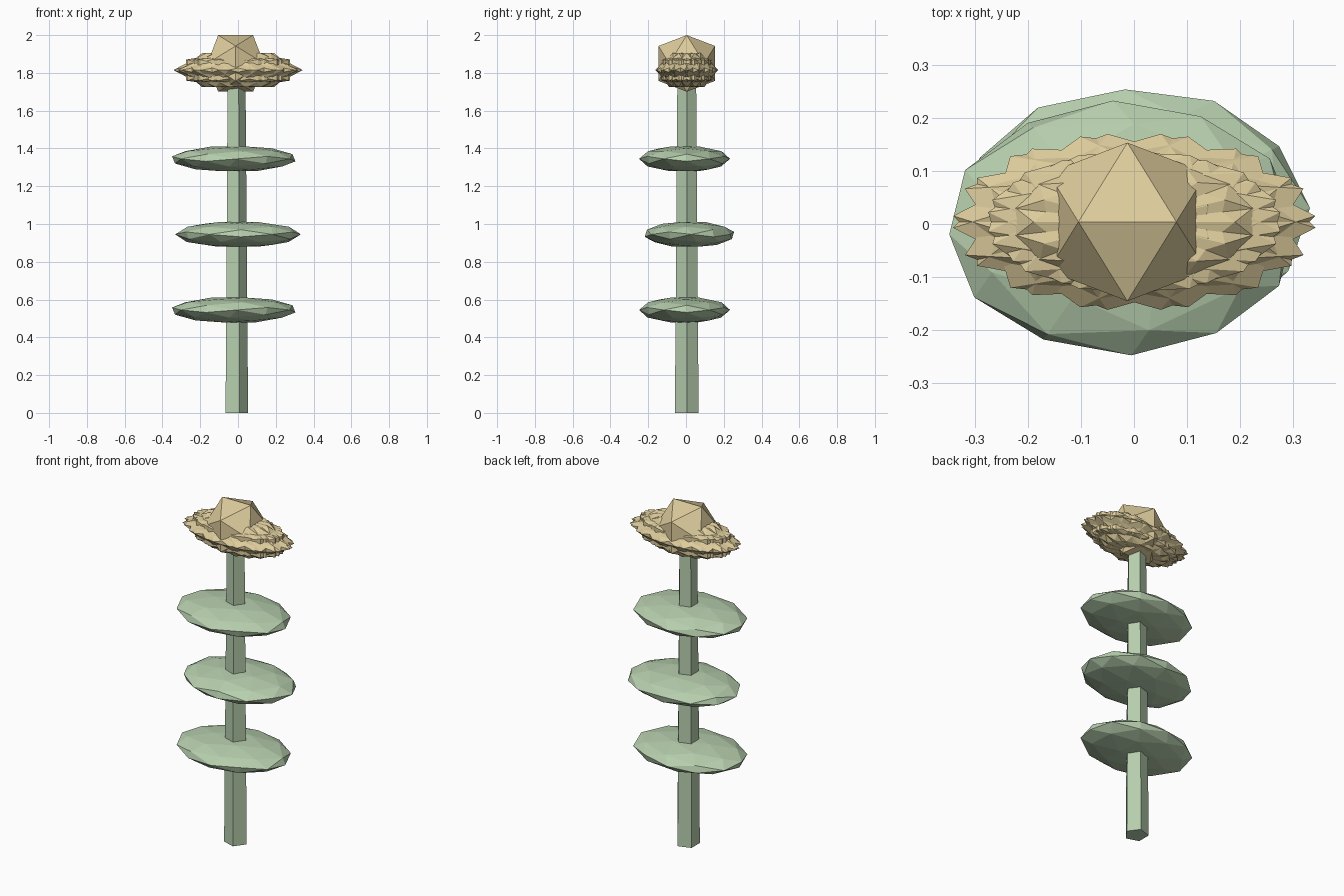
import bpy, bmesh, math
from mathutils import Matrix

if "Cube" in bpy.data.objects:
    bpy.data.objects.remove(bpy.data.objects["Cube"])

def material(name, rgb):
    m = bpy.data.materials.new(name)
    m.diffuse_color = (*rgb, 1)
    m.use_nodes = True
    m.node_tree.nodes["Principled BSDF"].inputs["Base Color"].default_value = m.diffuse_color
    return m

green = material("leaf_green", (0.47, 0.62, 0.42))
gold = material("petal_gold", (0.72, 0.60, 0.33))
CX, CY = -0.0125, 0.004          # plant axis
EDGE_UP = Matrix.Rotation(math.radians(-31.72), 4, 'Y')
FACE_UP = Matrix.Rotation(math.radians(37.38), 4, 'Y')

def finish(name, bm, mat):
    me = bpy.data.meshes.new(name)
    bm.to_mesh(me)
    bm.free()
    me.materials.append(mat)
    ob = bpy.data.objects.new(name, me)
    bpy.context.collection.objects.link(ob)
    return ob

def blob(bm, subdiv, centre, size, turn, base):
    # turned icosphere, then stretched along the world axes
    mat = (Matrix.Translation(centre) @ Matrix.Diagonal((*size, 1))
           @ Matrix.Rotation(turn, 4, 'Z') @ base)
    bmesh.ops.create_icosphere(bm, subdivisions=subdiv, radius=1, matrix=mat)

# five-sided tapered stem
bm = bmesh.new()
rings = []
for z, r in ((0, 0.066), (1.8, 0.052)):
    rings.append([bm.verts.new((CX + r * math.cos(math.tau * i / 5),
                                CY + r * math.sin(math.tau * i / 5), z)) for i in range(5)])
for i in range(5):
    j = (i + 1) % 5
    bm.faces.new((rings[0][i], rings[0][j], rings[1][j], rings[1][i]))
bm.faces.new(rings[0][::-1])
bm.faces.new(rings[1])
finish("stem", bm, green)

# three flat leaves, alternating in turn and offset
for k in range(3):
    odd = k % 2
    c = (0.0, 0.018, 0.945) if odd else (-0.0225, -0.0075, 0.545 + 0.4 * k)
    bm = bmesh.new()
    blob(bm, 2, c, (0.333, 0.241, 0.07), math.radians(30 * odd + 3), FACE_UP)
    finish(f"leaf_{k + 1}", bm, green)

# ring of overlapping petals forming the ragged head
bm = bmesh.new()
N = 14
for i in range(N):
    a = math.tau * i / N
    c = (CX + 0.013 + 0.018 * math.cos(a), CY + 0.012 * math.sin(a), 1.815)
    blob(bm, 1, c, (0.328, 0.158, 0.106), a, EDGE_UP)
finish("petals", bm, gold)

# seed centre
bm = bmesh.new()
blob(bm, 1, (CX, CY, 1.85), (0.176,) * 3, 0, EDGE_UP)
finish("seed_centre", bm, gold)
